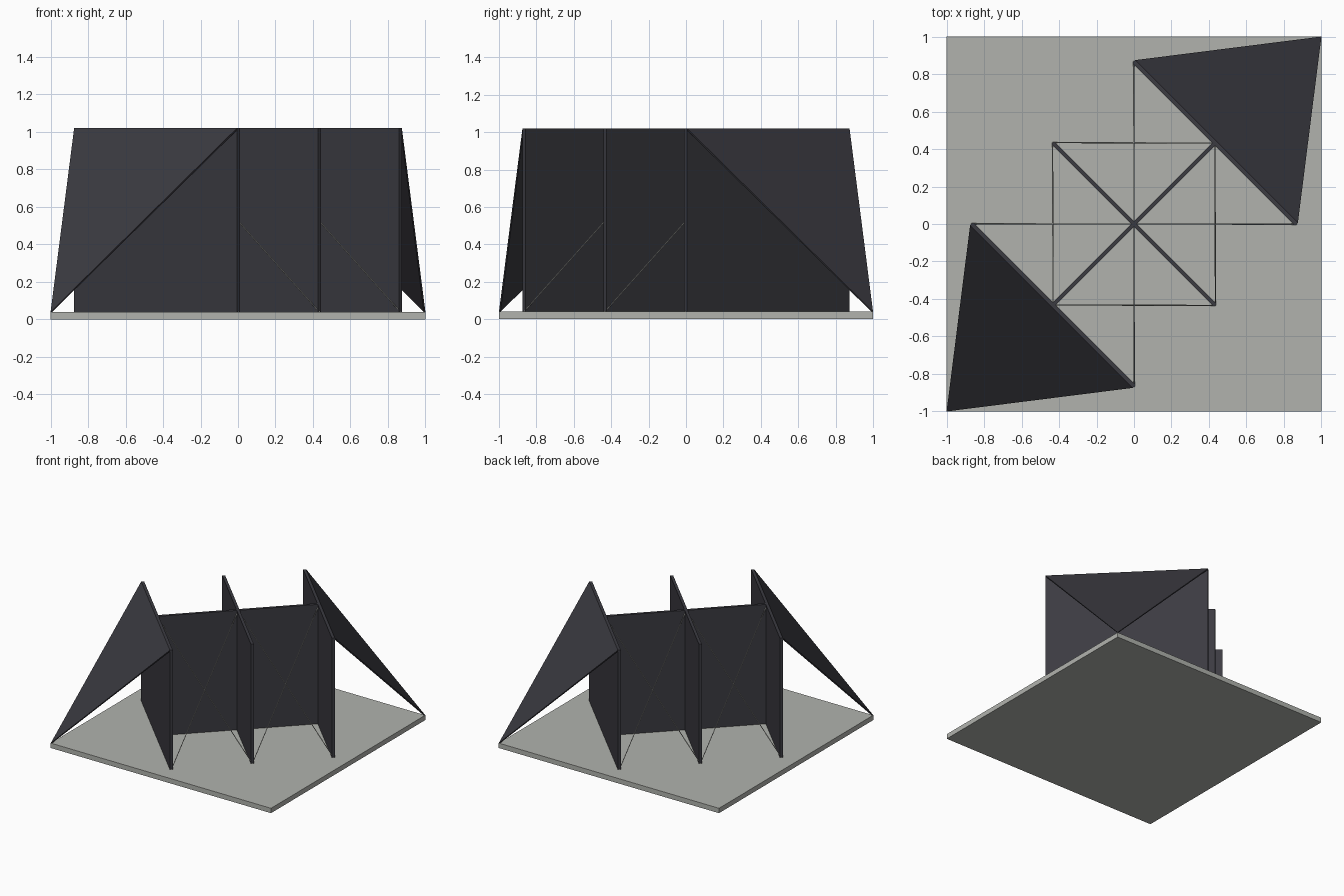
import bpy
from math import pi
from mathutils import Vector, Matrix

if "Cube" in bpy.data.objects:
    bpy.data.objects.remove(bpy.data.objects["Cube"], do_unlink=True)

BASE_TOP, WALL_TOP = 0.04, 1.02
THICK = 0.022        # panel thickness
STEP = 0.4325        # x and y spacing of the cross walls
HALF = 0.614         # half length of a cross wall
ACROSS = Vector((1, -1, 0)).normalized()   # along the cross walls
ALONG = Vector((1, 1, 0)).normalized()     # along the spine


def material(name, colour):
    mat = bpy.data.materials.new(name)
    mat.use_nodes = True
    mat.diffuse_color = colour
    mat.node_tree.nodes["Principled BSDF"].inputs["Base Color"].default_value = colour
    return mat


dark = material("charcoal panel", (0.044, 0.043, 0.053, 1))
grey = material("pale grey", (0.44, 0.45, 0.42, 1))


def add_mesh(name, verts, faces, mat):
    mesh = bpy.data.meshes.new(name)
    mesh.from_pydata(verts, [], faces)
    mesh.materials.append(mat)
    obj = bpy.data.objects.new(name, mesh)
    bpy.context.collection.objects.link(obj)
    return obj


def box(name, centre, size, angle, mat):
    bpy.ops.mesh.primitive_cube_add(size=1)
    obj = bpy.context.object
    obj.name = name
    obj.data.transform(Matrix.Diagonal((*size, 1)))
    obj.location = centre
    obj.rotation_euler.z = angle
    obj.data.materials.append(mat)


def cable(name, start, end, radius=0.003):
    bpy.ops.mesh.primitive_cylinder_add(vertices=8, radius=radius,
                                        depth=(end - start).length,
                                        location=(start + end) / 2)
    obj = bpy.context.object
    obj.name = name
    obj.rotation_mode = 'QUATERNION'
    obj.rotation_quaternion = (end - start).to_track_quat('Z', 'Y')
    obj.data.materials.append(grey)
    bpy.ops.object.shade_smooth_by_angle()


# Base slab
box("base", (0, 0, BASE_TOP / 2), (2, 2, BASE_TOP), 0, grey)

# Three cross walls and the spine joining them
height = WALL_TOP - BASE_TOP
mid = (WALL_TOP + BASE_TOP) / 2
centres = [Vector((k * STEP, k * STEP, 0)) for k in (-1, 0, 1)]
for name, c in zip(("front_wall", "middle_wall", "back_wall"), centres):
    box(name, (c.x, c.y, mid), (2 * HALF, THICK, height), -pi / 4, dark)
spine_length = (centres[2] - centres[0]).length
box("spine_wall", (0, 0, mid), (spine_length, THICK, height), pi / 4, dark)

# Triangular panels sloping from the outer walls to the base corners
for name, c, s in (("front_slope", centres[0], -1), ("back_slope", centres[2], 1)):
    top = c + ALONG * s * THICK / 2 + Vector((0, 0, WALL_TOP))
    tri = [top - ACROSS * HALF, top + ACROSS * HALF, Vector((s, s, BASE_TOP))]
    normal = (tri[1] - tri[0]).cross(tri[2] - tri[0]).normalized()
    if normal.z < 0:
        tri[0], tri[1] = tri[1], tri[0]
        normal = -normal
    under = [v - normal * 0.01 for v in tri]
    under[2] = tri[2] - ALONG * s * 0.012
    add_mesh(name, tri + under,
             [(0, 1, 2), (5, 4, 3), (0, 3, 4, 1), (1, 4, 5, 2), (2, 5, 3, 0)], dark)

# Crossed cables from the wall feet to the top of the spine
for side, s in (("right", -1), ("left", 1)):
    for i, j in ((0, 1), (1, 0), (1, 2), (2, 1)):
        foot = centres[i] + ACROSS * s * HALF + Vector((0, 0, BASE_TOP))
        head = centres[j] + Vector((0, 0, WALL_TOP - 0.01))
        cable(f"{side}_cable_{i}_{j}", foot, head)
